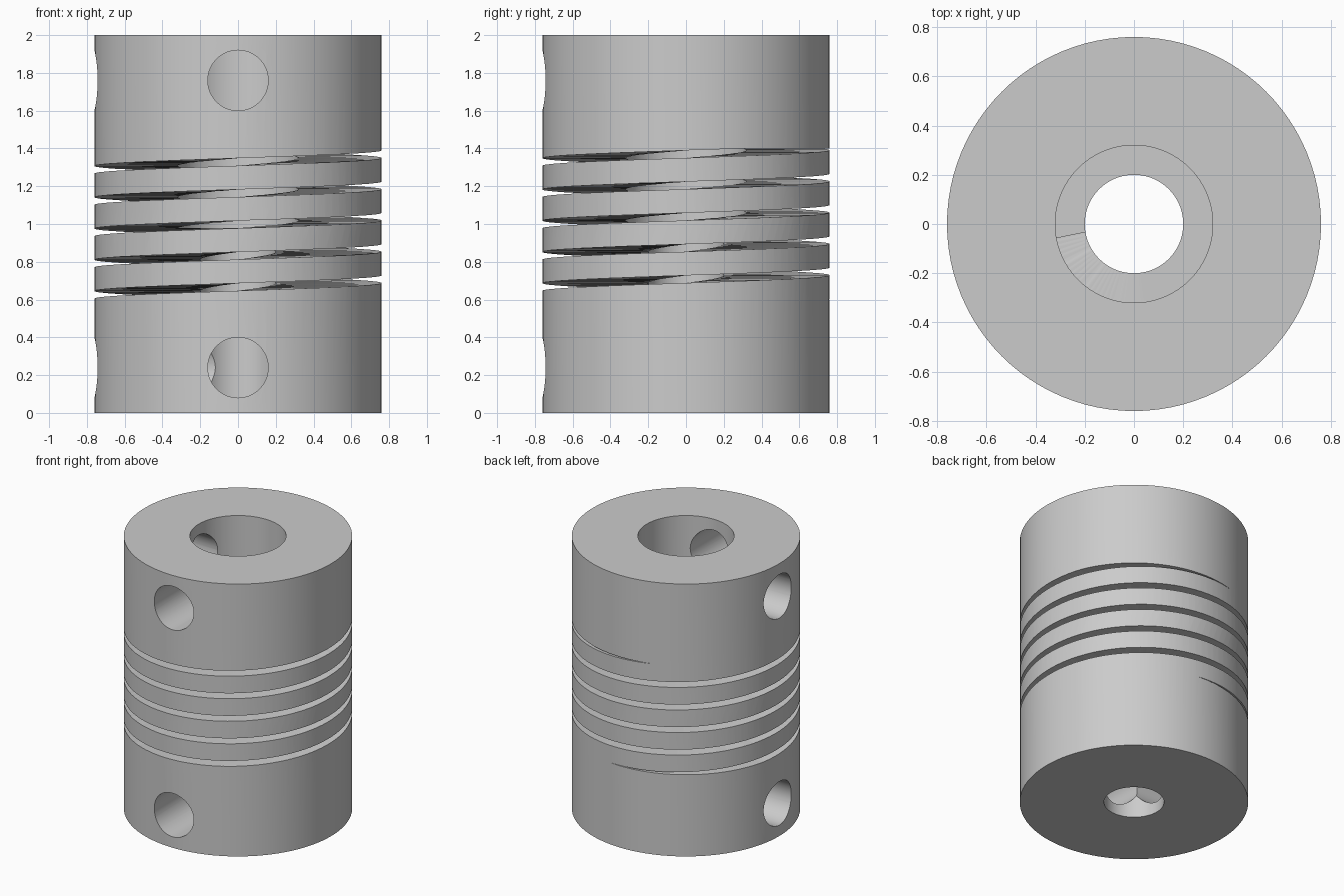
import bpy, bmesh, math
from mathutils import Matrix

if "Cube" in bpy.data.objects:
    bpy.data.objects.remove(bpy.data.objects["Cube"])

RADIUS, HEIGHT = 0.76, 2.0
BORE_TOP, BORE_LOW, STEP_Z = 0.32, 0.2, 0.98
HOLE_R, HOLE_Z = 0.16, 0.24
SLOT_LOW, SLOT_HIGH, PITCH, WIDTH, START = 0.6, 1.4, 0.1655, 0.04, 82
SEG = 96

metal = bpy.data.materials.new("plain grey metal")
metal.use_nodes = True
grey = (0.6, 0.6, 0.6, 1)
metal.diffuse_color = grey
metal.node_tree.nodes["Principled BSDF"].inputs["Base Color"].default_value = grey


def add_object(name, bm):
    bmesh.ops.recalc_face_normals(bm, faces=bm.faces)
    mesh = bpy.data.meshes.new(name)
    bm.to_mesh(mesh)
    bm.free()
    obj = bpy.data.objects.new(name, mesh)
    bpy.context.collection.objects.link(obj)
    return obj


def bridge(bm, a, b):
    n = len(a)
    for i in range(n):
        bm.faces.new((a[i], a[(i + 1) % n], b[(i + 1) % n], b[i]))


# Cylindrical body with a stepped bore, turned from a closed profile
def make_body():
    bm = bmesh.new()
    profile = [(BORE_LOW, 0), (RADIUS, 0), (RADIUS, HEIGHT),
               (BORE_TOP, HEIGHT), (BORE_TOP, STEP_Z), (BORE_LOW, STEP_Z)]
    rings = []
    for s in range(SEG):
        a = math.tau * s / SEG
        rings.append([bm.verts.new((r * math.cos(a), r * math.sin(a), z)) for r, z in profile])
    for s in range(SEG):
        bridge(bm, rings[s], rings[(s + 1) % SEG])
    return add_object("coupling_body", bm)


# Helical slot cutter, trimmed flat at its lower and upper limits
def make_slot():
    bm = bmesh.new()
    turns = (SLOT_HIGH - SLOT_LOW + WIDTH) / PITCH
    steps = int(turns * SEG)
    sections = []
    for i in range(steps + 1):
        t = turns * (i + 0.5) / (steps + 1)
        a = math.radians(START) + math.tau * t
        ceiling = SLOT_LOW + PITCH * t
        low = max(SLOT_LOW, ceiling - WIDTH)
        high = min(SLOT_HIGH, ceiling)
        corners = [(0.12, low), (0.9, low), (0.9, high), (0.12, high)]
        sections.append([bm.verts.new((r * math.cos(a), r * math.sin(a), z)) for r, z in corners])
    for a, b in zip(sections, sections[1:]):
        bridge(bm, a, b)
    bm.faces.new(sections[0])
    bm.faces.new(sections[-1])
    bmesh.ops.triangulate(bm, faces=bm.faces)
    return add_object("slot_cutter", bm)


# Radial set screw hole cutter, running from outside to the axis
def make_hole(name, angle, z):
    bm = bmesh.new()
    place = (Matrix.Translation((0, 0, z)) @ Matrix.Rotation(angle, 4, 'Z')
             @ Matrix.Translation((0.5, 0, 0)) @ Matrix.Rotation(math.pi / 2, 4, 'Y'))
    bmesh.ops.create_cone(bm, cap_ends=True, segments=64, radius1=HOLE_R,
                          radius2=HOLE_R, depth=1.0, matrix=place)
    return add_object(name, bm)


body = make_body()
cutters = [make_slot()]
for z in (HOLE_Z, HEIGHT - HOLE_Z):
    for angle in (math.pi, -math.pi / 2):
        cutters.append(make_hole("screw_hole_cutter", angle, z))

for cutter in cutters:
    cutter.hide_render = True
    mod = body.modifiers.new(cutter.name, 'BOOLEAN')
    mod.operation = 'DIFFERENCE'
    mod.solver = 'EXACT'
    mod.object = cutter

# Bake the cuts, then remove the cutters
graph = bpy.context.evaluated_depsgraph_get()
body_mesh = bpy.data.meshes.new_from_object(body.evaluated_get(graph))
body.modifiers.clear()
body.data = body_mesh
for cutter in cutters:
    bpy.data.objects.remove(cutter)

body_mesh.materials.clear()
body_mesh.materials.append(metal)
for other in bpy.context.selected_objects:
    other.select_set(False)
body.select_set(True)
bpy.context.view_layer.objects.active = body
bpy.ops.object.shade_smooth_by_angle(angle=math.radians(30))
